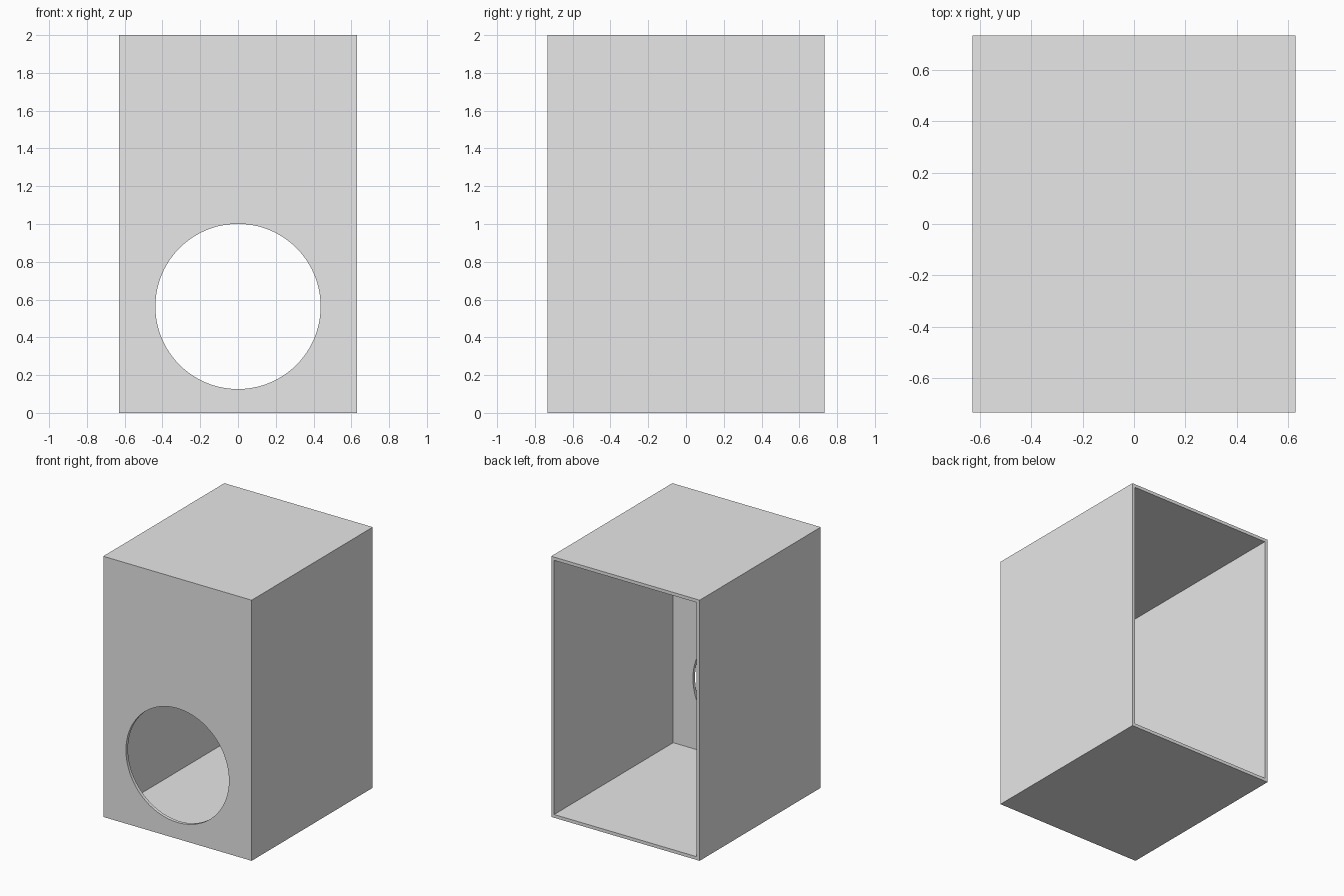
import bpy
import bmesh
import math
from mathutils import Matrix, Vector

W, D, H, T = 1.26, 1.468, 2.0, 0.025
HOLE_R, HOLE_Z = 0.4375, 0.5635

cube = bpy.data.objects.get("Cube")
if cube:
    bpy.data.objects.remove(cube, do_unlink=True)

grey = bpy.data.materials.new("plain_grey")
grey.use_nodes = True
colour = (0.8, 0.8, 0.8, 1)
grey.diffuse_color = colour
grey.node_tree.nodes["Principled BSDF"].inputs["Base Color"].default_value = colour


def make_object(name, bm):
    mesh = bpy.data.meshes.new(name)
    bm.to_mesh(mesh)
    bm.free()
    mesh.materials.append(grey)
    obj = bpy.data.objects.new(name, mesh)
    bpy.context.collection.objects.link(obj)
    return obj


def box(name, size, centre):
    bm = bmesh.new()
    bmesh.ops.create_cube(bm, size=1, matrix=Matrix.Translation(centre) @ Matrix.Diagonal((*size, 1)))
    return make_object(name, bm)


def cut(target, cutter):
    mod = target.modifiers.new("opening", "BOOLEAN")
    mod.operation = "DIFFERENCE"
    mod.solver = "EXACT"
    mod.object = cutter
    cutter.hide_render = True
    cutter.hide_set(True)


# Cabinet shell
cabinet = box("cabinet", (W, D, H), Vector((0, 0, H / 2)))

# Open back: the hollow runs from behind the front panel out past the rear
hollow = box("hollow_cutter", (W - 2 * T, D, H - 2 * T), Vector((0, T, H / 2)))
cut(cabinet, hollow)

# Round opening in the front panel
bm = bmesh.new()
bmesh.ops.create_cone(
    bm, cap_ends=True, segments=96, radius1=HOLE_R, radius2=HOLE_R, depth=0.4,
    matrix=Matrix.Translation((0, -D / 2, HOLE_Z)) @ Matrix.Rotation(math.pi / 2, 4, "X"))
cut(cabinet, make_object("round_hole_cutter", bm))

# Bake the openings, remove the cutters and smooth the hole's rim
bpy.context.view_layer.update()
baked = bpy.data.meshes.new_from_object(cabinet.evaluated_get(bpy.context.evaluated_depsgraph_get()))
cabinet.modifiers.clear()
cabinet.data = baked
for obj in [o for o in bpy.data.objects if o.name.endswith("_cutter")]:
    bpy.data.objects.remove(obj, do_unlink=True)

bpy.ops.object.select_all(action="DESELECT")
cabinet.select_set(True)
bpy.context.view_layer.objects.active = cabinet
bpy.ops.object.shade_smooth_by_angle(angle=math.radians(30))
